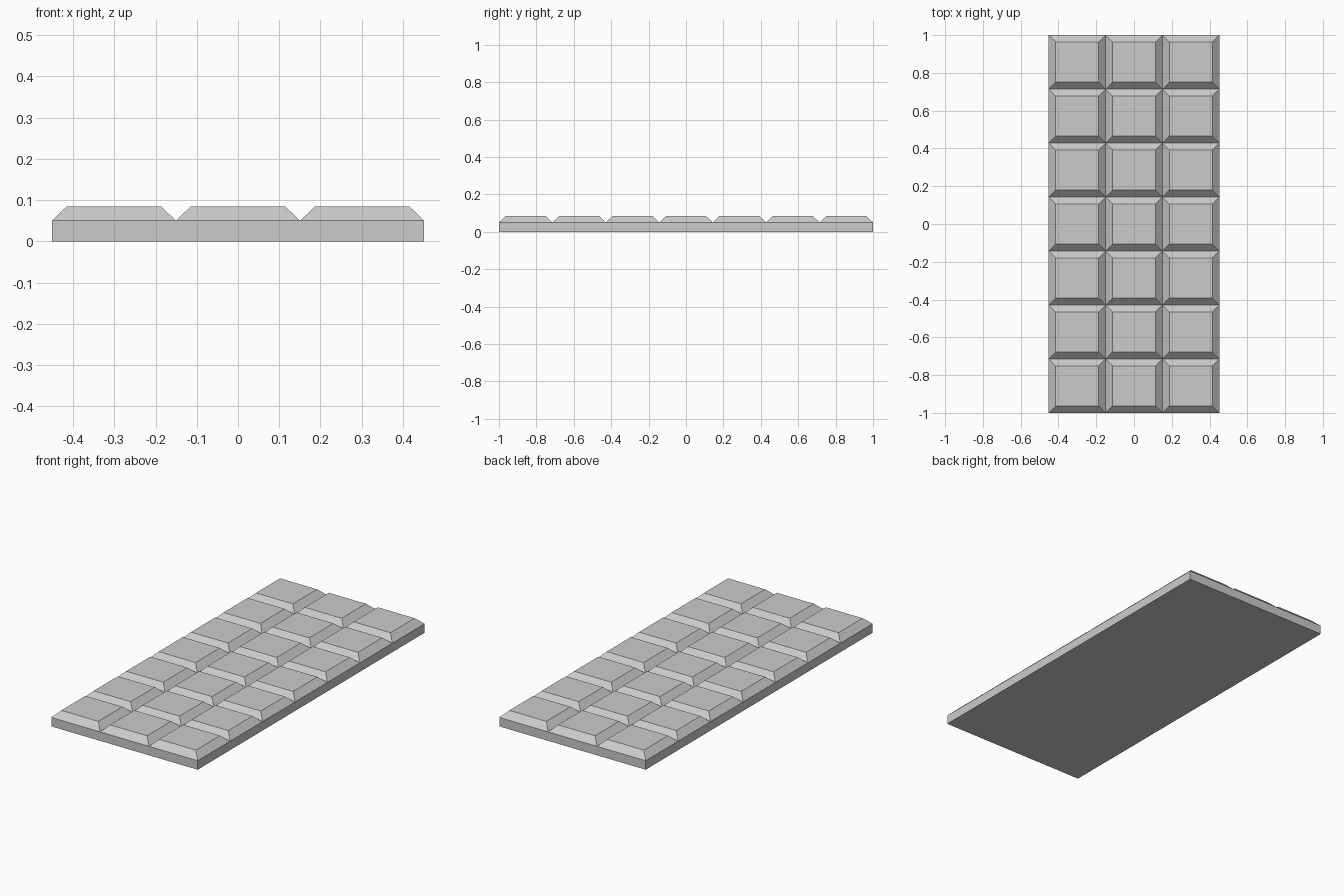
import bpy, bmesh
from mathutils import Matrix

if "Cube" in bpy.data.objects:
    bpy.data.objects.remove(bpy.data.objects["Cube"])

WIDTH, LENGTH = 0.903, 2.0
BASE_H, TOP_H, BEVEL = 0.05, 0.085, 0.0365
COLS, ROWS = 3, 7

bm = bmesh.new()

# Grid of segments at groove level
bmesh.ops.create_grid(bm, x_segments=COLS, y_segments=ROWS, size=0.5,
                      matrix=Matrix.Translation((0, 0, BASE_H))
                      @ Matrix.Diagonal((WIDTH, LENGTH, 1, 1)))
cells = bm.faces[:]

# Slab sides and flat underside
border = [e for e in bm.edges if e.is_boundary]
ext = bmesh.ops.extrude_edge_only(bm, edges=border)["geom"]
for v in ext:
    if isinstance(v, bmesh.types.BMVert):
        v.co.z = 0
rim = [e for e in ext if isinstance(e, bmesh.types.BMEdge)
       and all(v.co.z == 0 for v in e.verts)]
bmesh.ops.contextual_create(bm, geom=rim)
bmesh.ops.recalc_face_normals(bm, faces=bm.faces[:])

# Raised chunks with sloped sides
bmesh.ops.inset_individual(bm, faces=cells, thickness=BEVEL, use_even_offset=True)
for v in {v for f in cells for v in f.verts}:
    v.co.z = TOP_H

mesh = bpy.data.meshes.new("segmented_bar")
bm.to_mesh(mesh)
bm.free()
bar = bpy.data.objects.new("segmented_bar", mesh)
bpy.context.collection.objects.link(bar)
